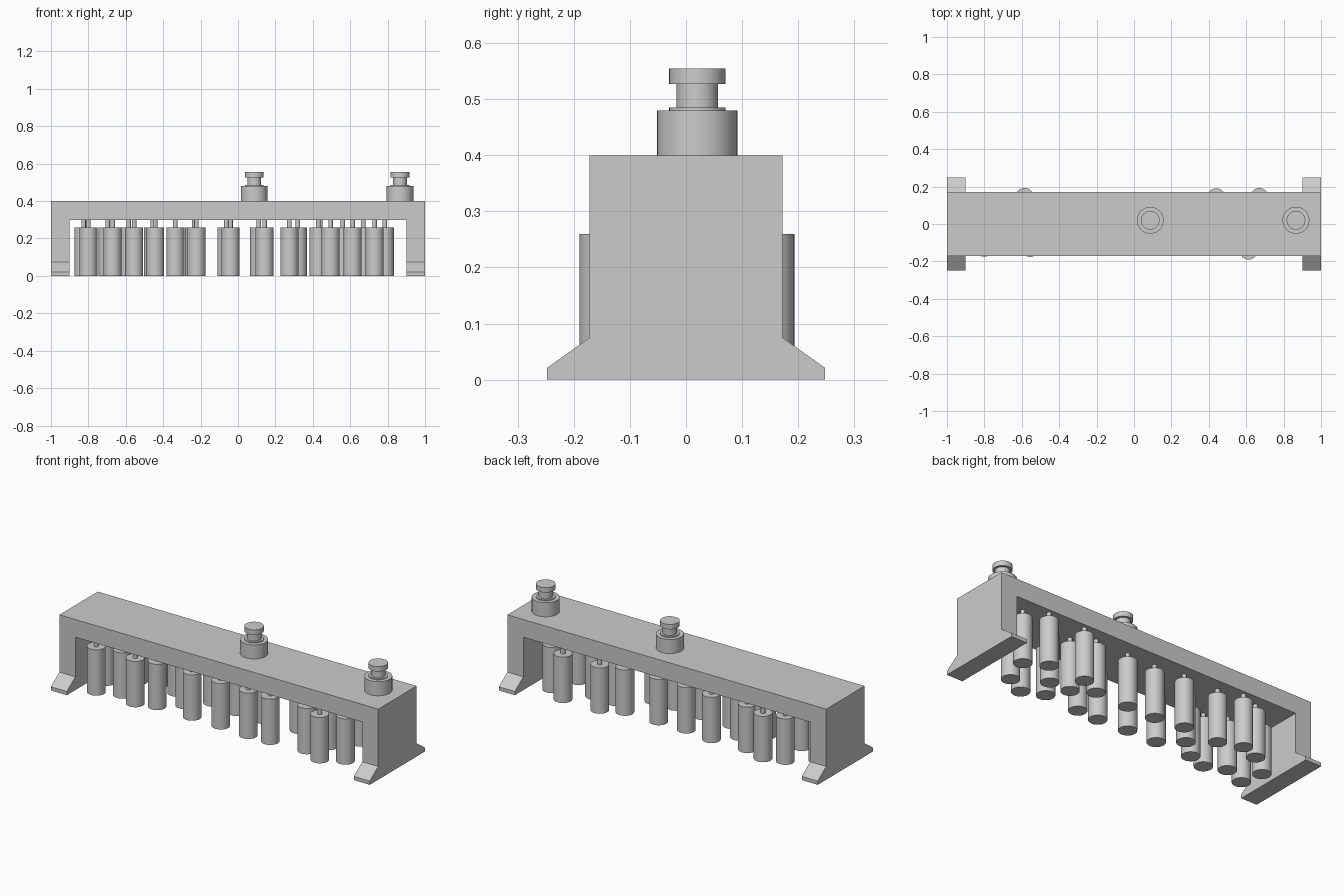
import bpy
import bmesh
import math

cube = bpy.data.objects.get("Cube")
if cube:
    bpy.data.objects.remove(cube, do_unlink=True)

# Single neutral grey material
grey = bpy.data.materials.new("plain grey")
grey.use_nodes = True
colour = (0.6, 0.6, 0.6, 1.0)
grey.diffuse_color = colour
grey.node_tree.nodes["Principled BSDF"].inputs["Base Color"].default_value = colour


def add_object(name, bm, smooth=False):
    bmesh.ops.recalc_face_normals(bm, faces=bm.faces)
    mesh = bpy.data.meshes.new(name)
    bm.to_mesh(mesh)
    bm.free()
    mesh.materials.append(grey)
    obj = bpy.data.objects.new(name, mesh)
    bpy.context.collection.objects.link(obj)
    if smooth:
        bpy.ops.object.select_all(action="DESELECT")
        obj.select_set(True)
        bpy.context.view_layer.objects.active = obj
        bpy.ops.object.shade_smooth_by_angle(angle=math.radians(40))
    return obj


def extrude_profile(name, points, offset):
    """Fill a closed outline and sweep it along an offset vector."""
    bm = bmesh.new()
    face = bm.faces.new([bm.verts.new(p) for p in points])
    result = bmesh.ops.extrude_face_region(bm, geom=[face], use_keep_orig=True)
    moved = [v for v in result["geom"] if isinstance(v, bmesh.types.BMVert)]
    bmesh.ops.translate(bm, verts=moved, vec=offset)
    return add_object(name, bm)


def turned_part(name, profile, x, y, segments=32):
    """Revolve a radius/height profile about a vertical axis."""
    bm = bmesh.new()
    rings = []
    for radius, z in profile:
        angles = [2 * math.pi * i / segments for i in range(segments)]
        rings.append([bm.verts.new((x + radius * math.cos(a), y + radius * math.sin(a), z))
                      for a in angles])
    for low, high in zip(rings, rings[1:]):
        for i in range(segments):
            j = (i + 1) % segments
            bm.faces.new((low[i], low[j], high[j], high[i]))
    bm.faces.new(rings[0][::-1])
    bm.faces.new(rings[-1])
    return add_object(name, bm, smooth=True)


# Bridge body: beam with a leg at each end
HALF_DEPTH = 0.172
arch = [(-1, 0), (-0.9, 0), (-0.9, 0.3), (0.9, 0.3), (0.9, 0), (1, 0), (1, 0.4), (-1, 0.4)]
extrude_profile("bridge_body", [(x, -HALF_DEPTH, z) for x, z in arch],
                (0, 2 * HALF_DEPTH, 0))

# Sloped feet on the front and back of both legs
foot = [(HALF_DEPTH, 0), (0.248, 0), (0.248, 0.021), (HALF_DEPTH, 0.075)]
for side, start in (("right", -1), ("left", 0.9)):
    for face, sign in (("front", -1), ("back", 1)):
        extrude_profile(f"{face}_{side}_foot",
                        [(start, sign * y, z) for y, z in foot], (0.1, 0, 0))

# Stepped knobs on top of the beam
knob = [(0.072, 0.4), (0.072, 0.48), (0.05, 0.48), (0.05, 0.485), (0.037, 0.485),
        (0.037, 0.527), (0.05, 0.527), (0.05, 0.555)]
for name, x in (("middle_knob", 0.087), ("end_knob", 0.866)):
    turned_part(name, knob, x, 0.02)

# Hanging cylinders, each with a thin rod up to the beam
hanger = [(0.048, 0), (0.048, 0.26), (0.012, 0.26), (0.012, 0.3)]
front_row = [(-0.8, -0.127), (-0.67, -0.08), (-0.555, -0.128), (-0.443, -0.092),
             (-0.222, -0.094), (-0.04, -0.097), (0.142, -0.11), (0.275, -0.105),
             (0.495, -0.09), (0.613, -0.142), (0.73, -0.08)]
middle_row = [(-0.826, 0), (-0.335, 0), (0.43, 0.02), (0.56, 0.02)]
back_row = [(-0.697, 0.105), (-0.585, 0.145), (-0.455, 0.1), (-0.235, 0.107),
            (-0.062, 0.085), (0.112, 0.085), (0.32, 0.09), (0.44, 0.143),
            (0.67, 0.145), (0.785, 0.08)]
for row, spots in (("front", front_row), ("middle", middle_row), ("back", back_row)):
    for number, (x, y) in enumerate(spots, 1):
        turned_part(f"{row}_hanging_cylinder_{number}", hanger, x, y)
